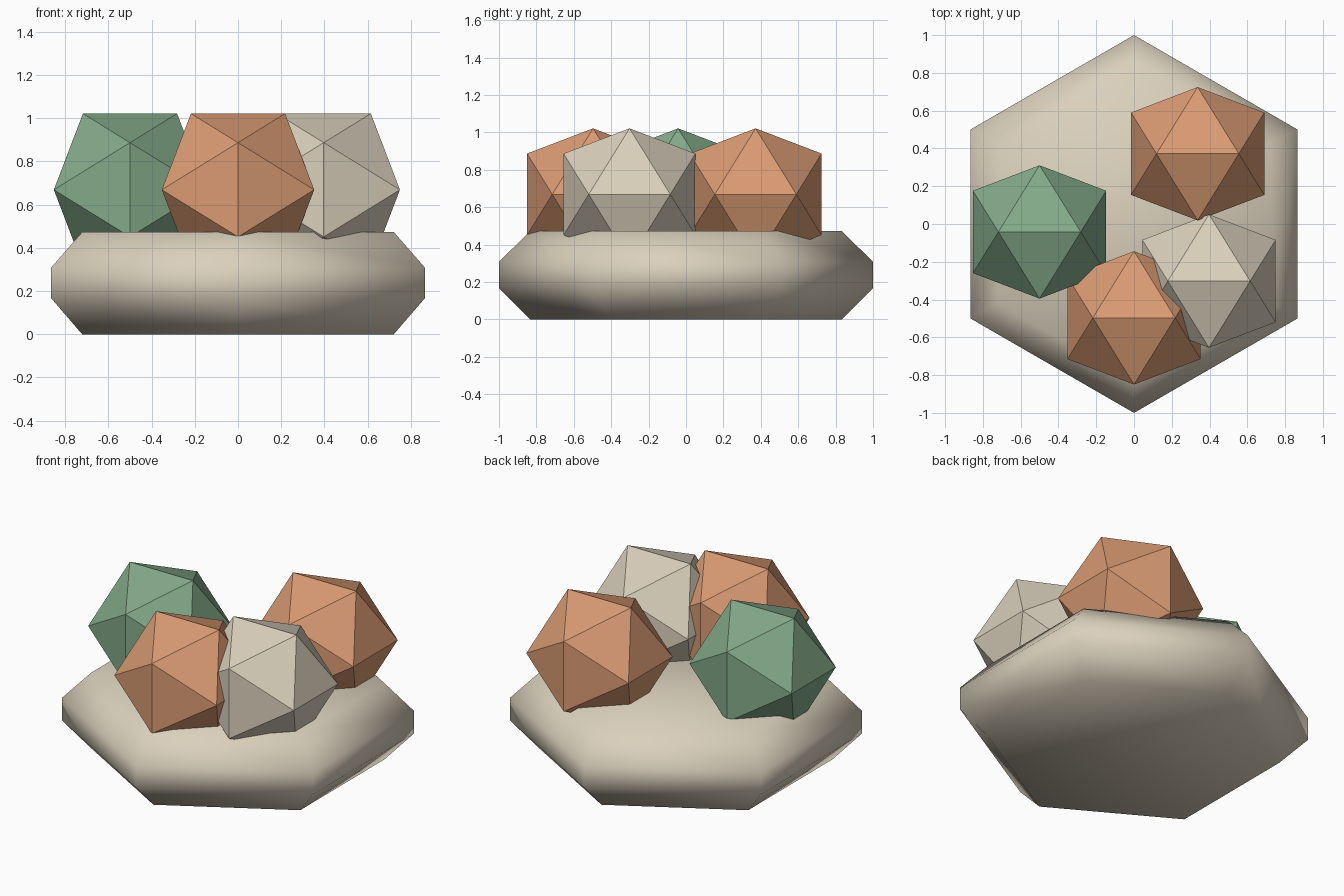
import bpy, bmesh, math
from mathutils import Vector

if "Cube" in bpy.data.objects:
    bpy.data.objects.remove(bpy.data.objects["Cube"])


def material(name, rgb):
    m = bpy.data.materials.new(name)
    lin = [((c / 255 + 0.055) / 1.055) ** 2.4 for c in rgb]
    m.diffuse_color = (*lin, 1)
    m.use_nodes = True
    m.node_tree.nodes["Principled BSDF"].inputs["Base Color"].default_value = m.diffuse_color
    return m


CREAM = material("cream", (218, 208, 188))
ORANGE = material("terracotta", (218, 155, 115))
GREEN = material("sage_green", (131, 170, 137))


def finish(name, bm, mat, smooth):
    bmesh.ops.recalc_face_normals(bm, faces=bm.faces[:])
    mesh = bpy.data.meshes.new(name)
    bm.to_mesh(mesh)
    bm.free()
    mesh.materials.append(mat)
    for p in mesh.polygons:
        p.use_smooth = smooth
    ob = bpy.data.objects.new(name, mesh)
    bpy.context.collection.objects.link(ob)
    return ob


# Hexagonal base slab with chamfered rims, points facing front and back
bm = bmesh.new()
rings = []
for r, z in [(0.833, 0), (1, 0.168), (1, 0.308), (0.833, 0.473)]:
    rings.append([bm.verts.new((r * math.sin(i * math.pi / 3),
                                r * math.cos(i * math.pi / 3), z)) for i in range(6)])
for low, high in zip(rings, rings[1:]):
    for i in range(6):
        j = (i + 1) % 6
        bm.faces.new((low[i], low[j], high[j], high[i]))
bm.faces.new(rings[0])
bm.faces.new(rings[-1])
finish("base_slab", bm, CREAM, True)


# Twenty-sided stones, each with a level edge on top running left to right
def stone(name, x, y, mat, a=0.218, z=0.669):
    phi = (1 + 5 ** 0.5) / 2
    bm = bmesh.new()
    for s in (-1, 1):
        for t in (-phi, phi):
            for p in ((s, 0, t), (t, s, 0), (0, t, s)):
                bm.verts.new(Vector(p) * a + Vector((x, y, z)))
    bmesh.ops.convex_hull(bm, input=bm.verts[:])
    finish(name, bm, mat, False)


stone("front_stone", 0, -0.497, ORANGE)
stone("back_stone", 0.337, 0.372, ORANGE)
stone("left_stone", -0.5, -0.042, GREEN)
stone("right_stone", 0.397, -0.302, CREAM)
